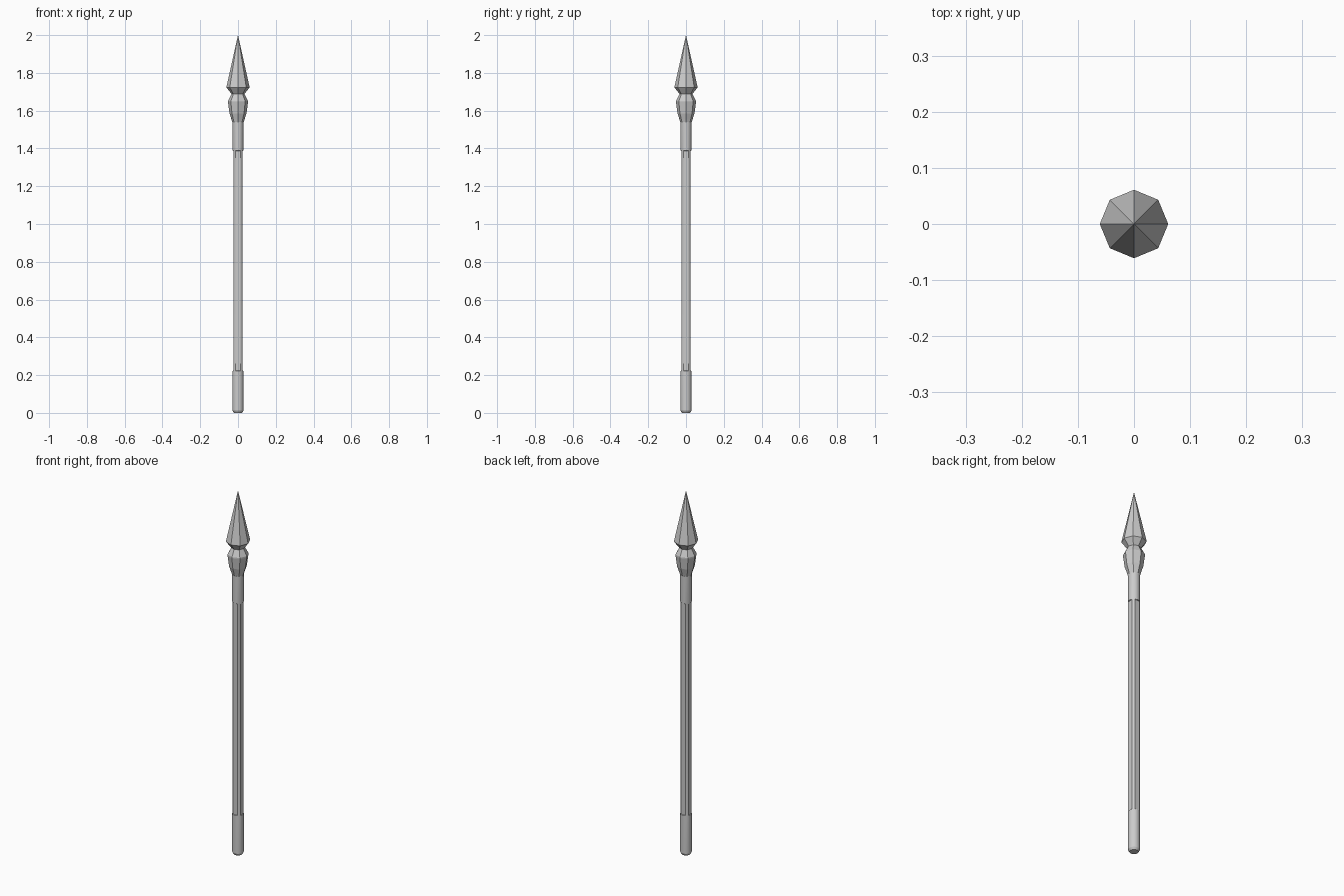
import bpy, bmesh, math

if "Cube" in bpy.data.objects:
    bpy.data.objects.remove(bpy.data.objects["Cube"])


def lathe(name, profile, sides, smooth=False):
    """Stack rings of (radius, z, flat): flat limits |x| and |y| to give flattened sides."""
    bm = bmesh.new()
    rings = []
    for r, z, flat in profile:
        if r == 0:
            rings.append([bm.verts.new((0, 0, z))])
            continue
        ring = []
        for i in range(sides):
            a = 2 * math.pi * i / sides
            x, y = r * math.cos(a), r * math.sin(a)
            ring.append(bm.verts.new((max(-flat, min(flat, x)),
                                      max(-flat, min(flat, y)), z)))
        rings.append(ring)
    for lo, hi in zip(rings, rings[1:]):
        for i in range(sides):
            j = (i + 1) % sides
            if len(hi) == 1:
                bm.faces.new((lo[i], lo[j], hi[0]))
            else:
                bm.faces.new((lo[i], lo[j], hi[j], hi[i]))
    # cap open ends
    if len(rings[0]) > 1:
        bm.faces.new(rings[0][::-1])
    if len(rings[-1]) > 1:
        bm.faces.new(rings[-1])
    bmesh.ops.recalc_face_normals(bm, faces=bm.faces)
    mesh = bpy.data.meshes.new(name)
    bm.to_mesh(mesh)
    bm.free()
    ob = bpy.data.objects.new(name, mesh)
    bpy.context.collection.objects.link(ob)
    if smooth:
        bpy.ops.object.select_all(action='DESELECT')
        ob.select_set(True)
        bpy.context.view_layer.objects.active = ob
        bpy.ops.object.shade_smooth_by_angle(angle=math.radians(30))
    return ob


# Shaft: round ends, flattened on four sides along the grip
R, FLAT, FULL = 0.029, 0.0245, 1.0
lathe("shaft", [
    (0.022, 0.0, FULL), (R, 0.012, FULL), (R, 0.222, FULL),
    (R, 0.224, FLAT), (R, 1.387, FLAT),
    (R, 1.389, FULL), (R, 1.54, FULL),
], 24, smooth=True)

# Flared eight-sided collar below the head
lathe("collar", [
    (0.029, 1.535, FULL), (0.034, 1.552, FULL), (0.045, 1.585, FULL),
    (0.053, 1.645, FULL), (0.053, 1.652, FULL), (0.034, 1.688, FULL),
], 8)

# Eight-sided pointed head
lathe("spear_head", [
    (0.034, 1.688, FULL), (0.061, 1.722, FULL), (0.061, 1.726, FULL), (0, 2.0, FULL),
], 8)
